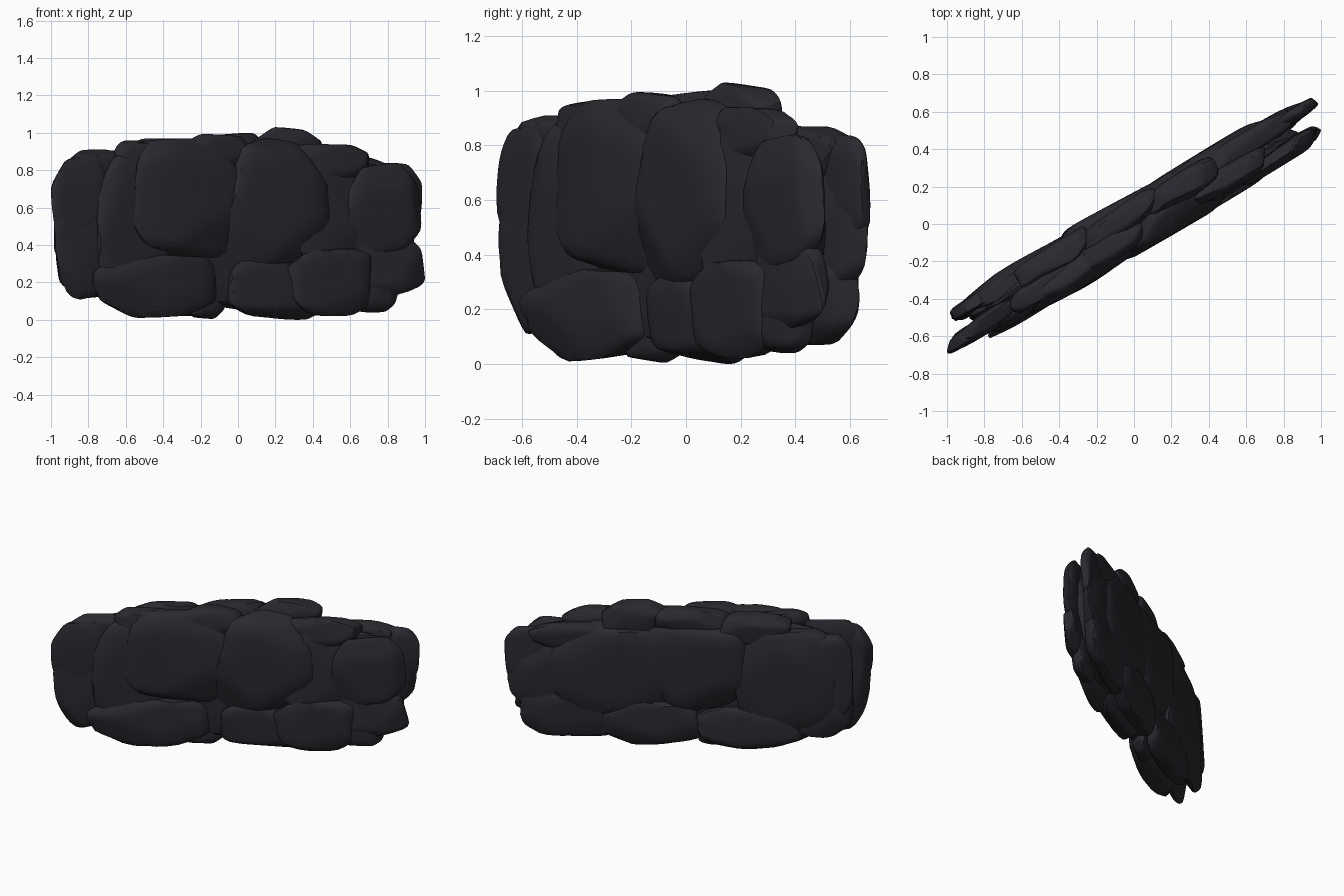
import bpy, bmesh, math, random
from mathutils import Vector

if "Cube" in bpy.data.objects:
    bpy.data.objects.remove(bpy.data.objects["Cube"])

random.seed(23)
SLOPE = 0.585          # the wall runs diagonally: y = SLOPE * x + depth

rock = bpy.data.materials.new("dark slate")
rock.diffuse_color = (0.022, 0.022, 0.029, 1)
rock.use_nodes = True
rock.node_tree.nodes["Principled BSDF"].inputs["Base Color"].default_value = rock.diffuse_color


def stone(name, x0, x1, z0, z1, d0, d1, cuts=(), power=24, facets=18):
    """Chipped boulder filling the box x0..x1, z0..z1, depth d0..d1.
    cuts: (angle, distance) corner chamfers seen from the front."""
    planes = []
    for a, k in cuts:
        a = math.radians(a)
        planes.append((Vector((math.cos(a), 0, math.sin(a))), k * 0.88))
    # random chips, spread apart
    for _ in range(400):
        n = Vector([random.gauss(0, 1) for _ in range(3)]).normalized()
        if len(planes) < facets and all(n.dot(m) < 0.82 for m, _ in planes):
            planes.append((n, random.uniform(0.9, 1.12)))
    # slightly tilted box sides
    for a in range(3):
        for s in (-1, 1):
            n = Vector([random.uniform(-.2, .2) for _ in range(3)])
            n[a] = s
            planes.append((n.normalized(), random.uniform(0.84, 0.92)))
    bm = bmesh.new()
    bmesh.ops.create_icosphere(bm, subdivisions=4, radius=1)
    for v in bm.verts:
        d = v.co.normalized()
        total = sum(max(0, d.dot(n) / k) ** power for n, k in planes)
        v.co = d * total ** (-1 / power)
    # fit to the box, then shear along the diagonal
    box = ((x0, x1), (d0, d1), (z0, z1))
    lo = [min(v.co[a] for v in bm.verts) for a in range(3)]
    hi = [max(v.co[a] for v in bm.verts) for a in range(3)]
    for v in bm.verts:
        p = [b[0] + (v.co[a] - lo[a]) / (hi[a] - lo[a]) * (b[1] - b[0])
             for a, b in enumerate(box)]
        v.co = (p[0], p[1] + SLOPE * p[0], p[2])
    bm.normal_update()
    for f in bm.faces:
        f.smooth = True
    for e in bm.edges:
        e.smooth = e.calc_face_angle(0) < math.radians(30)
    me = bpy.data.meshes.new(name)
    bm.to_mesh(me)
    bm.free()
    me.materials.append(rock)
    ob = bpy.data.objects.new(name, me)
    bpy.context.collection.objects.link(ob)


# inner core that closes the gaps
stone("core", -0.88, 0.88, 0.08, 0.92, -0.11, 0.11)

TR, TL, BL, BR = (45, 1.1), (135, 1.1), (225, 1.1), (315, 1.1)
# front layer: x range, z range, depth range, corner cuts
front = [
    ("large_left", -0.58, 0.02, 0.30, 0.97, -0.185, 0.05, [BL, (135, 1.25)]),
    ("large_middle", -0.10, 0.49, 0.26, 0.97, -0.18, 0.05, [(42, 1.08), (312, 0.98)]),
    ("left_inner", -0.77, -0.36, 0.10, 0.88, -0.16, 0.03, [TL, (225, 1.2)]),
    ("left_end", -0.985, -0.62, 0.11, 0.80, -0.13, -0.02, [TL]),
    ("left_tip", -1.0, -0.66, 0.40, 0.88, -0.13, -0.03, [(140, 1.05), BL]),
    ("bottom_left", -0.78, -0.10, 0.01, 0.36, -0.175, 0.03, [TL, BL, BR]),
    ("bottom_gap", -0.29, -0.07, 0.005, 0.22, -0.09, 0.06, [BL, BR]),
    ("bottom_middle", -0.08, 0.46, 0.0, 0.34, -0.15, 0.05, [TL, BL]),
    ("bottom_right", 0.26, 0.74, 0.02, 0.38, -0.17, 0.0, [TL, BR, BL]),
    ("right_face", 0.54, 0.98, 0.34, 0.84, -0.155, -0.03, [TR, (145, 1.0), BR]),
    ("right_inner", 0.28, 0.69, 0.28, 0.87, -0.155, 0.02, [TR]),
    ("right_low", 0.60, 1.0, 0.12, 0.48, -0.14, -0.02, [TR]),
    ("right_foot", 0.58, 0.87, 0.04, 0.28, -0.135, 0.0, [BR]),
    ("top_left", -0.67, -0.28, 0.76, 0.96, -0.14, 0.02, [TR]),
    ("top_middle", -0.30, 0.08, 0.80, 0.995, -0.14, 0.03, [TL]),
    ("top_right", 0.30, 0.70, 0.74, 0.94, -0.12, 0.03, [TR]),
    ("upper_left_end", -0.93, -0.60, 0.62, 0.91, -0.12, 0.0, [TL]),
]
# back layer
back = [
    ("large_right", 0.02, 0.70, 0.25, 0.88, -0.05, 0.18, [(45, 1.05), BR]),
    ("large_middle", -0.42, 0.16, 0.28, 0.92, -0.05, 0.185, [BL]),
    ("large_left", -0.90, -0.30, 0.18, 0.88, -0.03, 0.17, [(135, 1.2)]),
    ("left_end", -0.985, -0.66, 0.18, 0.84, 0.03, 0.13, [TL, BL]),
    ("left_low", -0.975, -0.60, 0.115, 0.45, 0.02, 0.13, [BL]),
    ("bottom_left", -0.70, -0.08, 0.02, 0.32, -0.03, 0.165, [BL, TR]),
    ("bottom_right", -0.14, 0.42, 0.03, 0.36, -0.03, 0.17, [BR, TL]),
    ("right_low", 0.34, 0.88, 0.07, 0.44, 0.0, 0.155, [BR]),
    ("right_side", 0.50, 0.95, 0.24, 0.76, 0.02, 0.15, [BR]),
    ("right_end", 0.68, 0.985, 0.44, 0.84, 0.04, 0.13, [TR, BR, TL]),
    ("top_right", 0.08, 0.45, 0.78, 1.03, -0.04, 0.14, [TL, TR]),
    ("top_far_right", 0.34, 0.84, 0.66, 0.87, 0.0, 0.15, [TR]),
    ("top_middle", -0.28, 0.14, 0.80, 1.0, -0.02, 0.15, [TL]),
    ("top_left", -0.64, -0.22, 0.76, 0.97, -0.02, 0.15, [TL]),
]
for layer, rows in (("front", front), ("back", back)):
    for row in rows:
        stone(layer + "_stone_" + row[0], *row[1:])
